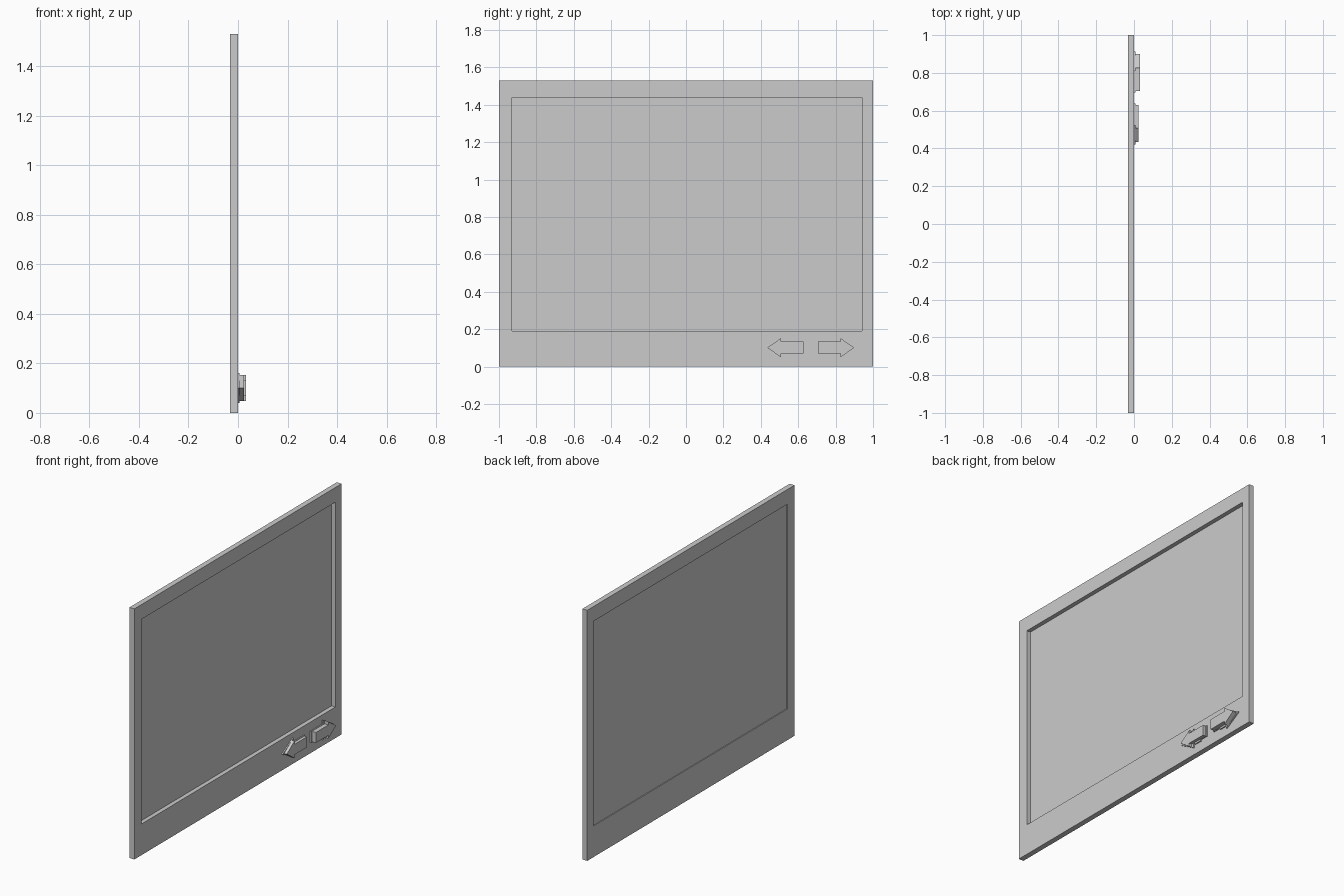
import bpy, bmesh

if "Cube" in bpy.data.objects:
    bpy.data.objects.remove(bpy.data.objects["Cube"])

BACK, FRONT = -0.033, 0.0


def finish(name, bm):
    bmesh.ops.recalc_face_normals(bm, faces=bm.faces)
    mesh = bpy.data.meshes.new(name)
    bm.to_mesh(mesh)
    bm.free()
    obj = bpy.data.objects.new(name, mesh)
    bpy.context.collection.objects.link(obj)
    return obj


def rect(y0, y1, z0, z1):
    return [(y0, z0), (y1, z0), (y1, z1), (y0, z1)]


def prism(name, outline, x0, x1):
    """Extrude a (y, z) outline along x."""
    bm = bmesh.new()
    a = [bm.verts.new((x0, y, z)) for y, z in outline]
    b = [bm.verts.new((x1, y, z)) for y, z in outline]
    bm.faces.new(a)
    bm.faces.new(b)
    for i in range(len(a)):
        j = (i + 1) % len(a)
        bm.faces.new((a[i], a[j], b[j], b[i]))
    return finish(name, bm)


def arrow(tail, neck, tip, shaft, head, zc=0.101):
    half = [(tail, shaft), (neck, shaft), (neck, head)]
    return ([(y, zc + z) for y, z in half] + [(tip, zc)]
            + [(y, zc - z) for y, z in reversed(half)])


# Frame with a rectangular opening
outer = rect(-1, 1, 0, 1.53)
inner = rect(-0.93, 0.94, 0.19, 1.44)
bm = bmesh.new()
loops = [[bm.verts.new((x, y, z)) for y, z in pts]
         for pts, x in ((outer, FRONT), (inner, FRONT), (inner, BACK), (outer, BACK))]
for k in range(4):
    p, q = loops[k], loops[(k + 1) % 4]
    for i in range(4):
        j = (i + 1) % 4
        bm.faces.new((p[i], p[j], q[j], q[i]))
finish("frame", bm)

# Screen sheet, set well back from the front
prism("screen", inner, -0.028, -0.026)

# Pair of arrow buttons on stepped bases, mirrored about y = 0.667
MID = 0.667
for side, label, top in ((-1, "left", 0.025), (1, "right", 0.033)):
    def at(d):
        return MID + side * d
    prism(label + "_arrow_base",
          arrow(at(0.03), at(0.142), at(0.247), 0.034, 0.061), -0.002, 0.007)
    prism(label + "_arrow_button",
          arrow(at(0.038), at(0.158), at(0.232), 0.032, 0.052), 0.0, top)
    # Small tab under the shaft
    y0, y1 = sorted((MID - 0.132 + (0.216 if side > 0 else 0),
                     MID - 0.08 + (0.216 if side > 0 else 0)))
    prism(label + "_arrow_tab", rect(y0, y1, 0.058, 0.069), -0.002, 0.007)
